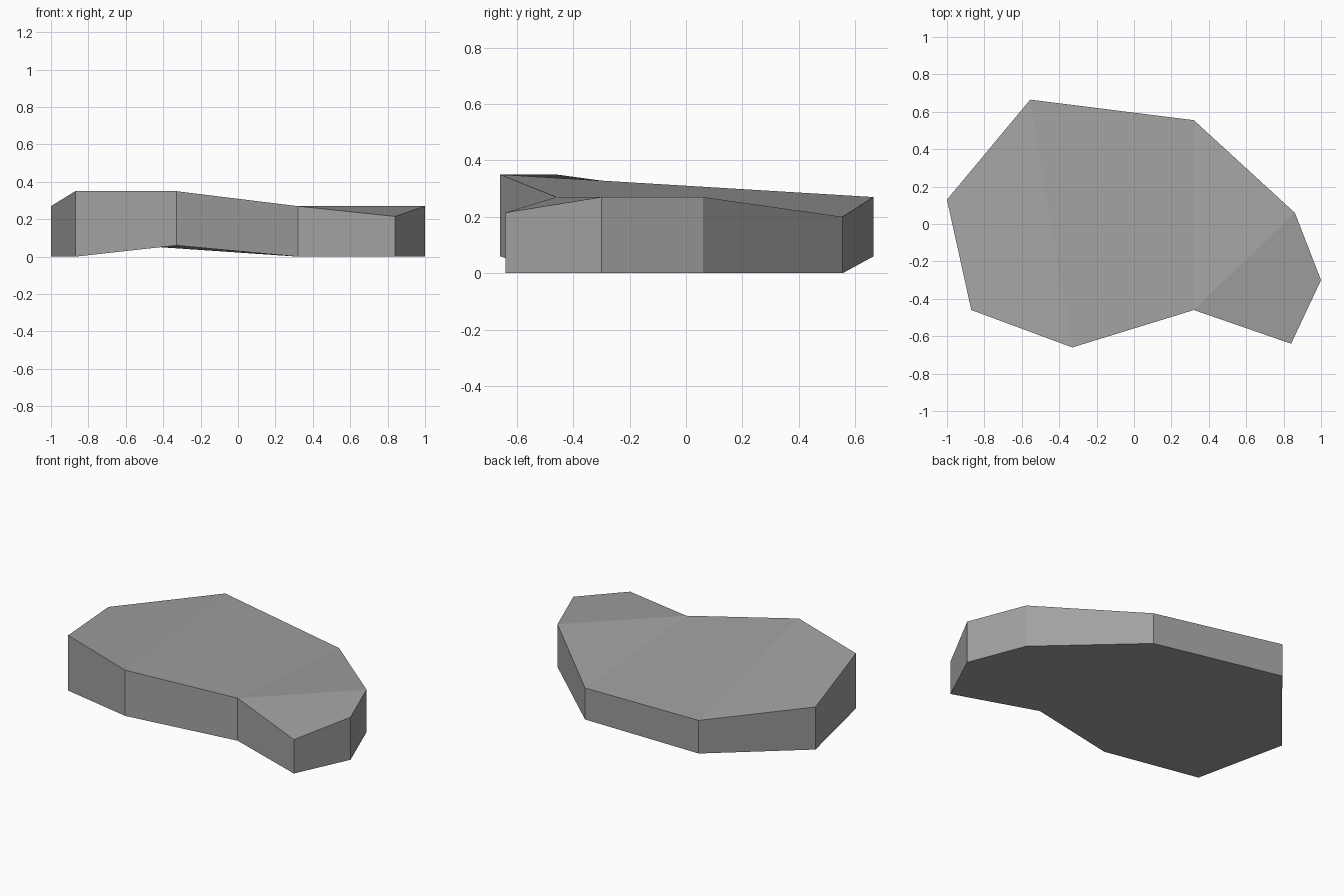
import bpy
import bmesh

cube = bpy.data.objects.get("Cube")
if cube:
    bpy.data.objects.remove(cube, do_unlink=True)

# Stone colour
stone = bpy.data.materials.new("stone_grey")
stone.use_nodes = True
grey = (0.36, 0.36, 0.36, 1)
stone.diffuse_color = grey
shader = next(n for n in stone.node_tree.nodes if n.type == "BSDF_PRINCIPLED")
shader.inputs["Base Color"].default_value = grey
shader.inputs["Roughness"].default_value = 1.0

# Outline of the slab, counterclockwise: x, y, underside height, top height
outline = [
    (-1.0, 0.13, 0, 0.27),
    (-0.87, -0.46, 0, 0.35),
    (-0.33, -0.66, 0.06, 0.35),
    (0.32, -0.46, 0, 0.27),
    (0.84, -0.64, 0, 0.215),
    (1.0, -0.30, 0, 0.27),
    (0.86, 0.06, 0, 0.27),
    (0.32, 0.555, 0, 0.20),
    (-0.555, 0.665, 0.06, 0.27),
]

bm = bmesh.new()
lower = [bm.verts.new((x, y, low)) for x, y, low, high in outline]
upper = [bm.verts.new((x, y, high)) for x, y, low, high in outline]

# Vertical rim
count = len(outline)
for i in range(count):
    j = (i + 1) % count
    bm.faces.new((lower[i], lower[j], upper[j], upper[i]))

# Gently folded facets, shared by the top and the underside
for facet in ((0, 1, 2, 8), (2, 3, 7, 8), (3, 6, 7), (3, 4, 5, 6)):
    bm.faces.new([upper[i] for i in facet])
    bm.faces.new([lower[i] for i in reversed(facet)])

bmesh.ops.recalc_face_normals(bm, faces=bm.faces)
mesh = bpy.data.meshes.new("flat_stone")
bm.to_mesh(mesh)
bm.free()
mesh.materials.append(stone)
slab = bpy.data.objects.new("flat_stone", mesh)
bpy.context.collection.objects.link(slab)
